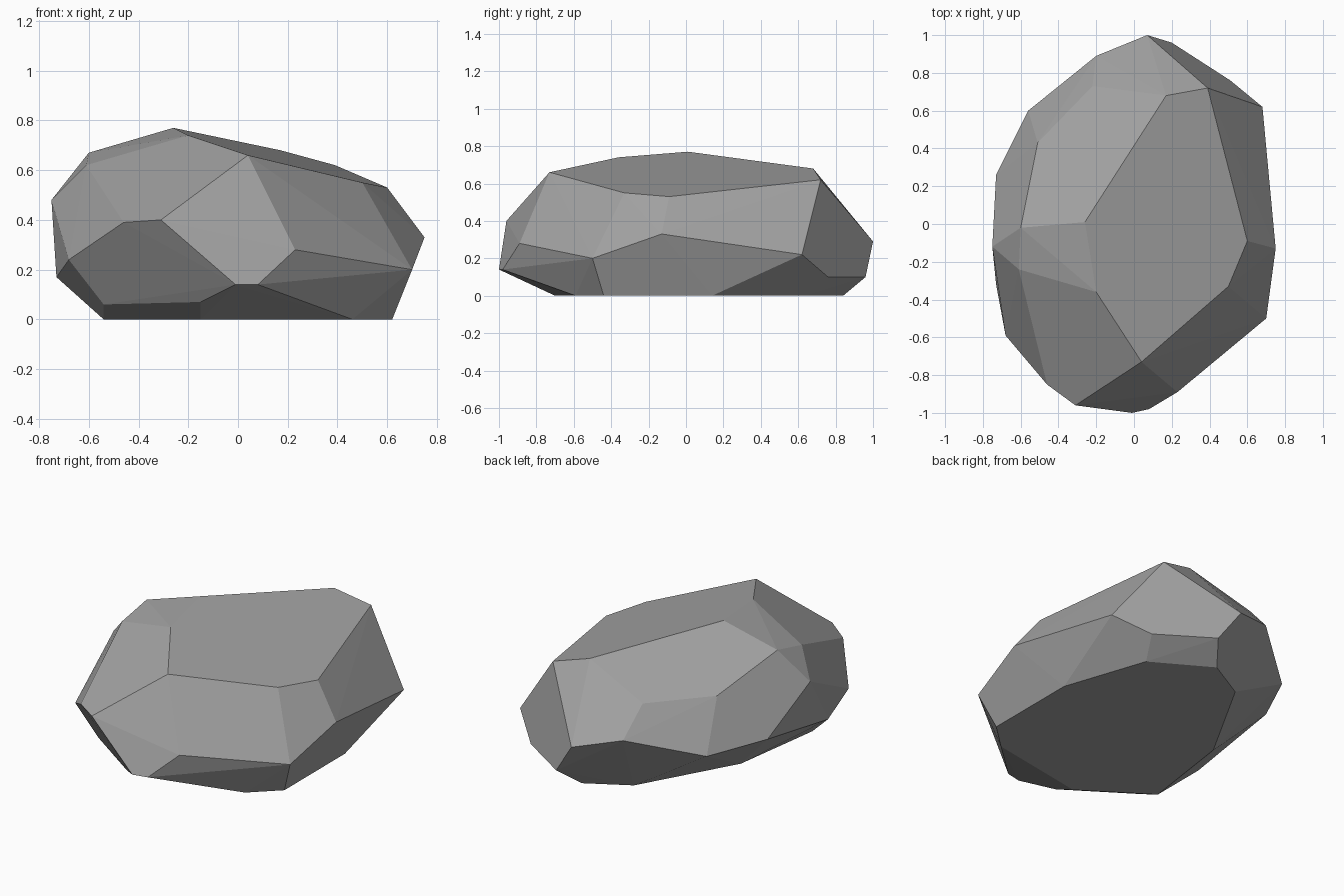
import bpy
import bmesh
from math import radians

# Remove only the default object
default_cube = bpy.data.objects.get("Cube")
if default_cube:
    bpy.data.objects.remove(default_cube, do_unlink=True)


def make_material(name, color):
    material = bpy.data.materials.new(name)
    material.use_nodes = True
    material.diffuse_color = color
    shader = next(n for n in material.node_tree.nodes if n.type == "BSDF_PRINCIPLED")
    shader.inputs["Base Color"].default_value = color
    shader.inputs["Roughness"].default_value = 0.9
    return material


def hull_object(name, corners, material):
    """Wrap a faceted, flat-shaded stone around its chiselled corners."""
    bm = bmesh.new()
    for corner in corners:
        bm.verts.new(corner)
    hull = bmesh.ops.convex_hull(bm, input=bm.verts[:])
    unused = set(hull["geom_interior"]) | set(hull["geom_unused"])
    bmesh.ops.delete(
        bm,
        geom=[v for v in unused if isinstance(v, bmesh.types.BMVert)],
        context="VERTS",
    )
    # Merge the triangles that share one flat facet
    bmesh.ops.dissolve_limit(
        bm, angle_limit=radians(1), verts=bm.verts[:], edges=bm.edges[:]
    )
    bmesh.ops.recalc_face_normals(bm, faces=bm.faces[:])
    mesh = bpy.data.meshes.new(name)
    bm.to_mesh(mesh)
    bm.free()
    mesh.materials.append(material)
    stone = bpy.data.objects.new(name, mesh)
    bpy.context.scene.collection.objects.link(stone)
    return stone


# Sloping top facet
crown = [
    (-.26, .01, .77), (-.2, -.36, .74), (.04, -.73, .66), (.5, -.33, .55),
    (.6, -.09, .53), (.39, .72, .62), (.17, .68, .68),
]

# Upper corners on the right-hand and back slopes
shoulder = [
    (-.6, -.02, .67), (-.61, -.24, .62), (-.51, .43, .54), (-.22, .73, .53),
]

# Widest outline, running around the stone
waist = [
    (.07, 1, .29), (.68, .62, .22), (.75, -.13, .33), (.7, -.5, .2),
    (.23, -.89, .28), (-.31, -.96, .4), (-.46, -.85, .39), (-.68, -.59, .24),
    (-.75, -.12, .48), (-.73, .26, .27), (-.56, .6, .25), (-.2, .89, .36),
]

# Undercut corners just above the ground
undercut = [
    (.2, .96, .1), (.51, .76, .1), (.08, -.98, .14), (-.01, -1, .14),
    (-.15, -.85, .07), (-.54, -.57, .06), (-.73, -.32, .17),
]

# Flat underside
base = [
    (.62, .14), (.45, .64), (.11, .84), (-.14, .7), (-.46, .13),
    (-.54, -.44), (-.15, -.7), (.46, -.59), (.62, -.44),
]

stone_grey = make_material("stone grey", (.36, .36, .36, 1))
ground_corners = [(x, y, 0) for x, y in base]
hull_object("rock", crown + shoulder + waist + undercut + ground_corners, stone_grey)
